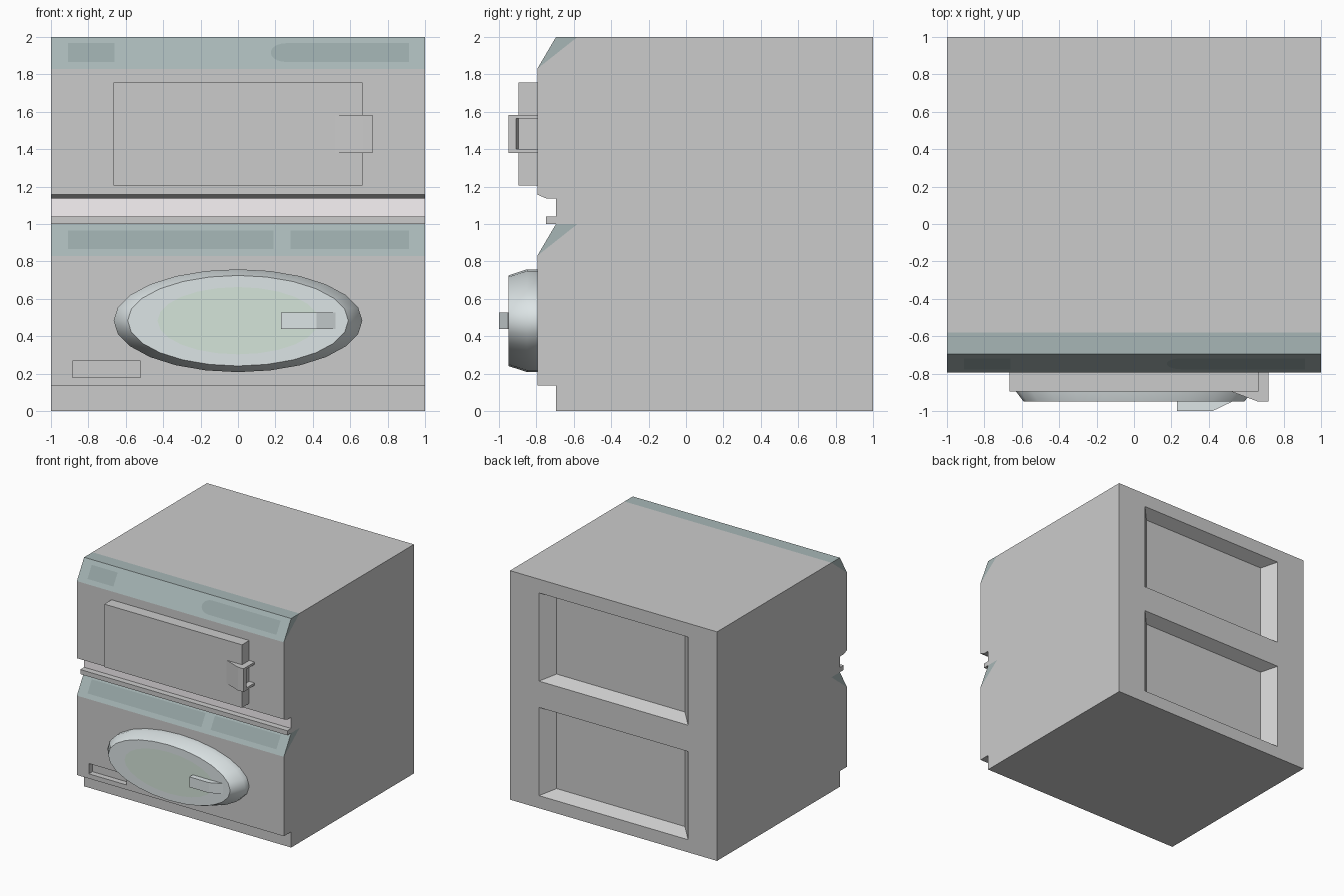
import bpy, bmesh, math

if "Cube" in bpy.data.objects:
    bpy.data.objects.remove(bpy.data.objects["Cube"])


def material(name, rgb):
    m = bpy.data.materials.new(name)
    m.diffuse_color = (*rgb, 1)
    m.use_nodes = True
    m.node_tree.nodes["Principled BSDF"].inputs["Base Color"].default_value = m.diffuse_color
    return m


WHITE = material("casing_white", (0.93, 0.96, 0.94))
PINK = material("groove_white", (0.94, 0.90, 0.92))
TEAL = material("panel_teal", (0.39, 0.47, 0.47))
DARK = material("marking_teal", (0.31, 0.39, 0.39))
SILVER = material("door_silver", (0.72, 0.78, 0.79))
GLASS = material("glass_green", (0.66, 0.78, 0.70))


def make(name, verts, faces, mat):
    mesh = bpy.data.meshes.new(name)
    mesh.from_pydata(verts, [], faces)
    if len(faces) > 1:
        bm = bmesh.new()
        bm.from_mesh(mesh)
        bmesh.ops.recalc_face_normals(bm, faces=bm.faces)
        bm.to_mesh(mesh)
        bm.free()
    ob = bpy.data.objects.new(name, mesh)
    bpy.context.collection.objects.link(ob)
    mesh.materials.append(mat)
    return ob


def loft(name, rings, mat=WHITE):
    """Closed solid through rings with equal point counts."""
    n = len(rings[0])
    verts = [v for r in rings for v in r]
    faces = [(k * n + i, k * n + (i + 1) % n, (k + 1) * n + (i + 1) % n, (k + 1) * n + i)
             for k in range(len(rings) - 1) for i in range(n)]
    faces += [tuple(range(n)), tuple(range(len(verts) - n, len(verts)))]
    return make(name, verts, faces, mat)


def prism_x(name, yz, x0=-1, x1=1, mat=WHITE):
    return loft(name, [[(x, y, z) for y, z in yz] for x in (x0, x1)], mat)


def prism_z(name, xy, z0, z1, mat=WHITE):
    return loft(name, [[(x, y, z) for x, y in xy] for z in (z0, z1)], mat)


def box(name, x0, x1, y0, y1, z0, z1, mat=WHITE):
    return prism_z(name, [(x0, y0), (x1, y0), (x1, y1), (x0, y1)], z0, z1, mat)


def carve(target, cutter):
    cutter.hide_render = True
    mod = target.modifiers.new("carve", 'BOOLEAN')
    mod.operation = 'DIFFERENCE'
    mod.solver = 'EXACT'
    mod.object = cutter
    bpy.context.view_layer.objects.active = target
    bpy.ops.object.modifier_apply(modifier=mod.name)
    bpy.data.objects.remove(cutter, do_unlink=True)


# Cabinet side profile, including plinth step and middle groove
FRONT, STEP, BACK_EDGE = -0.795, -0.695, -0.58
body = prism_x("cabinet", [
    (1, 0), (STEP, 0), (STEP, 0.137), (FRONT, 0.137), (FRONT, 0.83), (BACK_EDGE, 1.0),
    (-0.748, 1.0), (-0.748, 1.04), (STEP, 1.04), (STEP, 1.137), (-0.748, 1.137),
    (FRONT, 1.157), (FRONT, 1.83), (BACK_EDGE, 2), (1, 2)])

# Tapered recesses in the back
for base in (0, 1):
    rings = []
    for y, g in ((0.9, 0), (1.1, 0.2)):
        w, z0, z1 = 0.62 + g, base + 0.16 - g / 2, base + 0.83 + g / 2
        rings.append([(-w, y, z0), (w, y, z0), (w, y, z1), (-w, y, z1)])
    carve(body, loft("back_recess_cutter", rings))

# Small hatch recess low on the front
carve(body, box("hatch_cutter", -0.885, -0.52, -0.9, -0.745, 0.178, 0.268))

# Slightly warmer groove between the two units
body.data.materials.append(PINK)
for f in body.data.polygons:
    if f.center.y < -0.6 and 1.05 < f.center.z < 1.13:
        f.material_index = len(body.data.materials) - 1

# Sloped control panels
for base, name in ((0, "lower"), (1, "upper")):
    prism_x(name + "_control_panel",
            [(FRONT, base + 0.83), (BACK_EDGE, base + 1.0), (STEP, base + 1.0)], mat=TEAL)


# Flat darker fields on the panel slopes
def marking(name, base, xz):
    verts = [(x, FRONT + (z - 0.83) / 0.17 * 0.10 - 0.0026, base + z + 0.0015) for x, z in xz]
    make(name, verts, [tuple(range(len(verts)))], DARK)


def rect(x0, x1):
    return [(x0, 0.865), (x1, 0.865), (x1, 0.965), (x0, 0.965)]


marking("upper_left_display", 1, rect(-0.91, -0.66))
arc = [(0.255 - 0.08 * math.sin(a), 0.915 + 0.05 * math.cos(a))
       for a in [math.pi * i / 10 for i in range(11)]]
marking("upper_right_display", 1, [(0.915, 0.865), (0.915, 0.965)] + arc)
marking("lower_left_display", 0, rect(-0.91, 0.19))
marking("lower_right_display", 0, rect(0.28, 0.915))

# Upper rectangular door with hollow side grip
box("upper_door", -0.665, 0.665, -0.895, FRONT, 1.207, 1.757)
grip = [(0.515, -0.894), (0.665, -0.95), (0.718, -0.95)]
prism_z("upper_handle_plate", grip + [(0.718, -0.908), (0.66, -0.894)], 1.40, 1.563)
for z in (1.38, 1.563):
    prism_z("upper_handle_flange", grip + [(0.718, FRONT), (0.66, FRONT), (0.66, -0.894)],
            z, z + 0.02)


# Lower oval door
def oval(rx, rz, y, n=24):
    return [(rx * math.cos(2 * math.pi * i / n), y, 0.483 + rz * math.sin(2 * math.pi * i / n))
            for i in range(n)]


door = loft("oval_door", [oval(0.665, 0.275, FRONT), oval(0.665, 0.275, -0.85),
                          oval(0.59, 0.242, -0.95)], SILVER)
bpy.ops.object.select_all(action='DESELECT')
door.select_set(True)
bpy.context.view_layer.objects.active = door
bpy.ops.object.shade_smooth_by_angle(angle=math.radians(36))
make("door_glass", oval(0.43, 0.18, -0.952), [tuple(range(24))], GLASS)

# Oval door handle with sloped end
prism_z("oval_door_handle", [(0.23, -0.945), (0.23, -1.0), (0.42, -1.0), (0.52, -0.952),
                             (0.52, -0.945)], 0.438, 0.528, SILVER)
